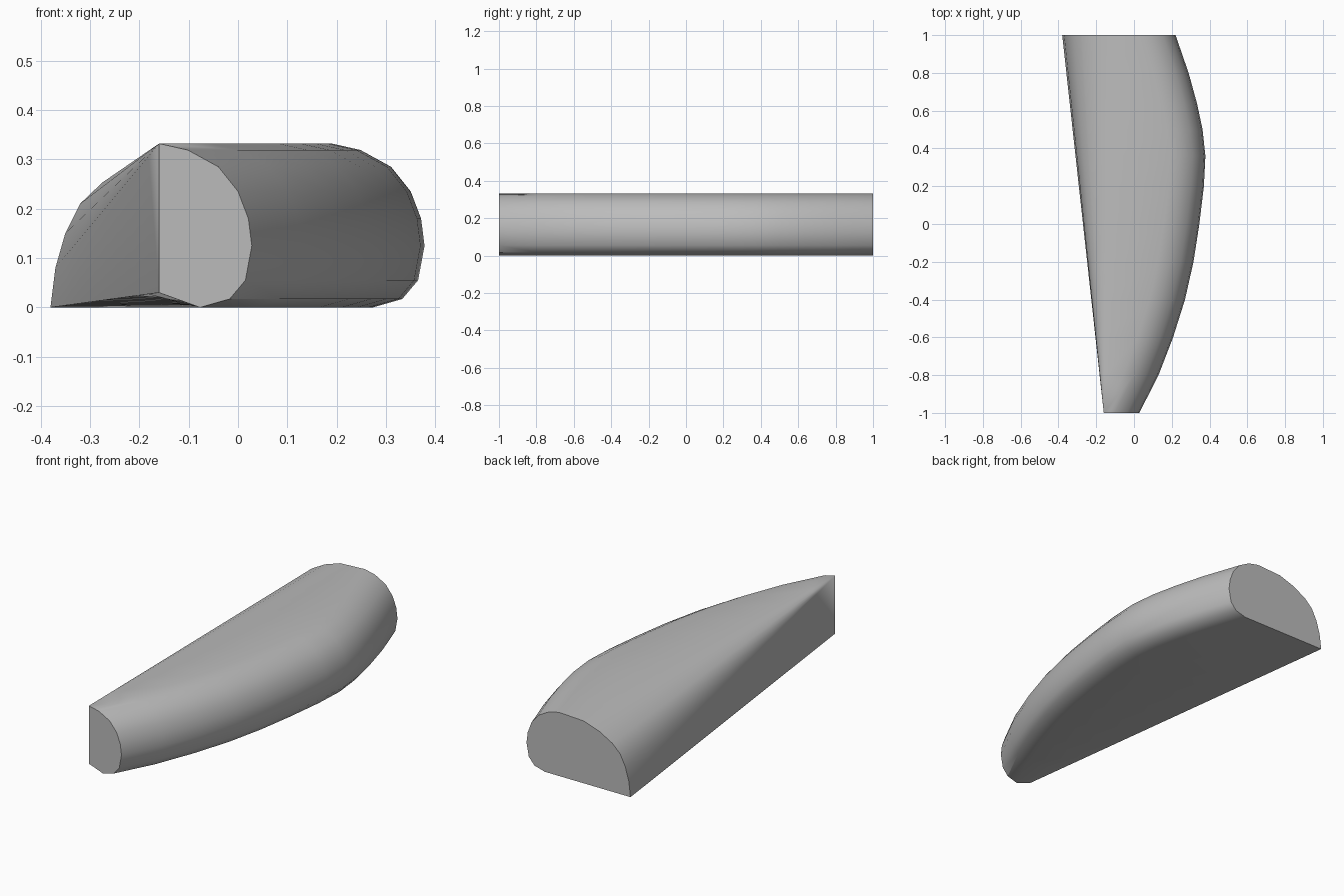
import bpy, bmesh, math
from mathutils import Vector

cube = bpy.data.objects.get("Cube")
if cube:
    bpy.data.objects.remove(cube)

grey = bpy.data.materials.new("plain_grey")
grey.use_nodes = True
colour = (0.5, 0.5, 0.5, 1)
grey.diffuse_color = colour
grey.node_tree.nodes["Principled BSDF"].inputs["Base Color"].default_value = colour

# Rounded outer edge in plan: (y, x)
OUTER = [(-1, .028), (-.8, .13), (-.6, .207), (-.4, .27), (-.2, .315), (0, .346),
         (.2, .37), (.36, .378), (.5, .363), (.64, .333), (.8, .289), (1, .22)]
# Outer edge cross-section: (offset from the edge, z), top to bottom
ROUND = [(-.188, .332), (-.13, .319), (-.068, .285), (-.028, .235), (-.007, .18),
         (0, .125), (-.013, .055), (-.045, .017), (-.105, 0)]
# Sloping inner side at the back end: (x, z), bottom to top
INNER = [(-.37, .08), (-.35, .15), (-.32, .21), (-.275, .253), (-.2, .295), (-.11, .325)]
TIP = Vector((-.38, 0))
FRONT_LOW = Vector((-.16, .03))
FRONT_TOP = Vector((-.16, .332))


def section(y, edge):
    """Closed outline; the inner side narrows in straight lines to the front corner."""
    t = (1 - y) / 2
    pts = [TIP.lerp(FRONT_LOW, t)]
    pts += [Vector(p).lerp(FRONT_TOP, t) for p in INNER]
    pts += [Vector((edge + dx, z)) for dx, z in ROUND]
    return [(p.x, y, p.y) for p in pts]


# Body lofted through the sections
bm = bmesh.new()
rings = [[bm.verts.new(p) for p in section(y, x)] for y, x in OUTER]
n = len(rings[0])
for a, b in zip(rings, rings[1:]):
    for i in range(n):
        j = (i + 1) % n
        bm.faces.new((a[i], a[j], b[j], b[i]))

# End faces
bm.faces.new(rings[0])
bm.faces.new(rings[-1])
bmesh.ops.remove_doubles(bm, verts=bm.verts, dist=.0005)
bmesh.ops.recalc_face_normals(bm, faces=bm.faces)

mesh = bpy.data.meshes.new("curved_wedge")
bm.to_mesh(mesh)
bm.free()
body = bpy.data.objects.new("curved_wedge", mesh)
bpy.context.collection.objects.link(body)
mesh.materials.append(grey)

bpy.context.view_layer.objects.active = body
body.select_set(True)
bpy.ops.object.shade_smooth_by_angle(angle=math.radians(35))
